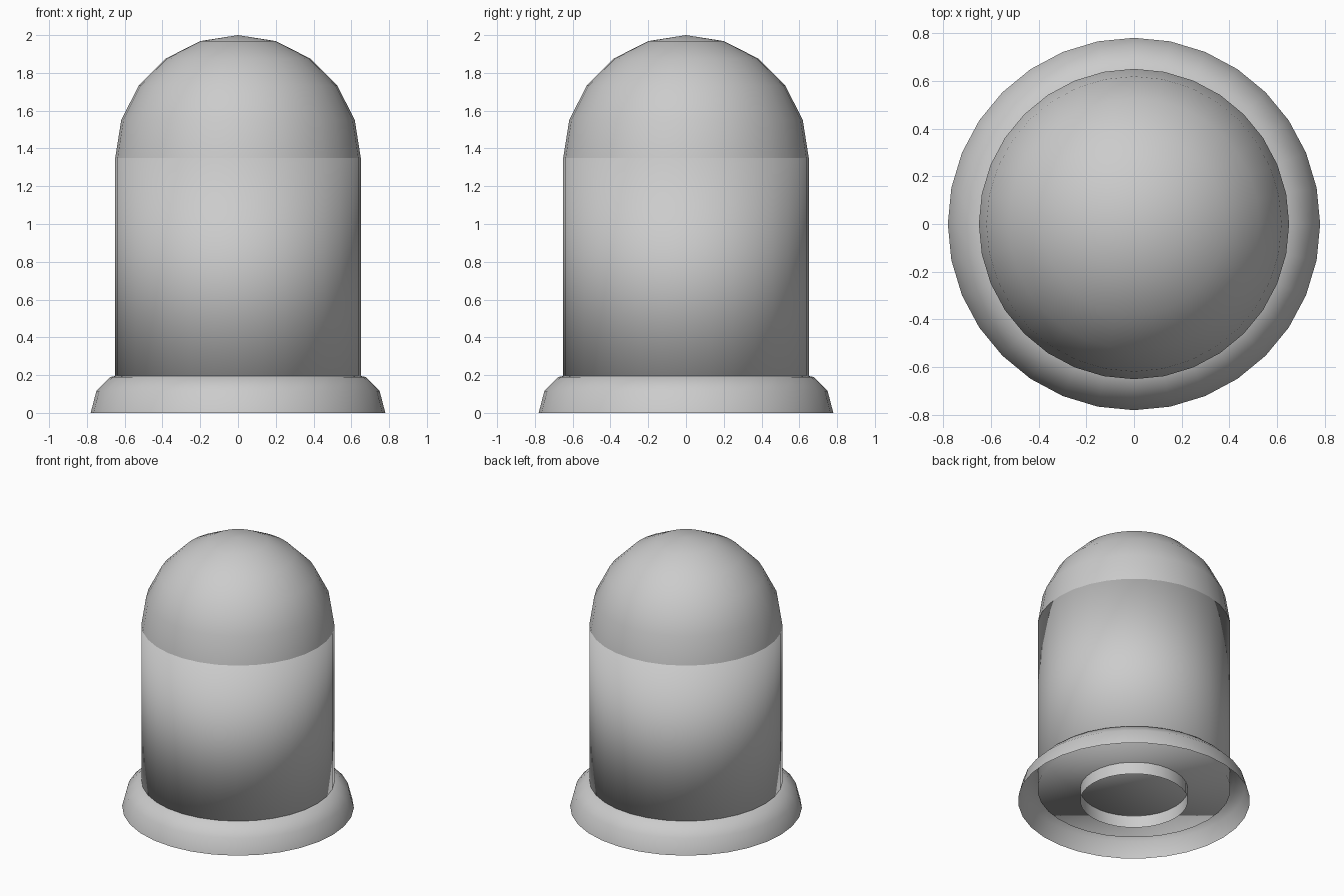
import bpy, bmesh
from math import sin, cos, pi

cube = bpy.data.objects.get("Cube")
if cube:
    bpy.data.objects.remove(cube, do_unlink=True)

SIDES = 32
BODY_R, BODY_BOTTOM, BODY_TOP = 0.65, 0.09, 1.35

grey = bpy.data.materials.new("plain grey")
grey.use_nodes = True
colour = (0.6, 0.6, 0.6, 1)
grey.diffuse_color = colour
grey.node_tree.nodes["Principled BSDF"].inputs["Base Color"].default_value = colour


def lathe(name, profile, caps=False):
    """Turn a (radius, height) profile around z; zero radius makes a pole."""
    bm = bmesh.new()
    rings = []
    for r, z in profile:
        count = SIDES if r > 0 else 1
        angles = [2 * pi * i / SIDES for i in range(count)]
        rings.append([bm.verts.new((r * cos(a), r * sin(a), z)) for a in angles])
    for low, high in zip(rings, rings[1:]):
        for i in range(SIDES):
            j = (i + 1) % SIDES
            if len(high) == 1:
                bm.faces.new((low[i], low[j], high[0]))
            else:
                bm.faces.new((low[i], low[j], high[j], high[i]))
    if caps:
        bm.faces.new(rings[0][::-1])
        bm.faces.new(rings[-1])
    for face in bm.faces:
        face.smooth = True
    mesh = bpy.data.meshes.new(name)
    bm.to_mesh(mesh)
    bm.free()
    mesh.materials.append(grey)
    obj = bpy.data.objects.new(name, mesh)
    bpy.context.collection.objects.link(obj)
    return obj


# Closed cylinder, smooth over its caps
lathe("body", [(BODY_R, BODY_BOTTOM), (BODY_R, BODY_TOP)], caps=True)

# Half sphere in five bands
steps = [pi / 2 * i / 5 for i in range(5)]
dome = [(BODY_R * cos(t), BODY_TOP + BODY_R * sin(t)) for t in steps]
lathe("dome", dome + [(0, BODY_TOP + BODY_R)])

# Flared skirt, open underneath
lathe("base_flange", [(0.78, 0), (0.75, 0.115), (0.675, 0.19), (0.63, 0.2)])

# Short open tube under the body
lathe("bottom_socket", [(0.363, 0), (0.363, BODY_BOTTOM)])
